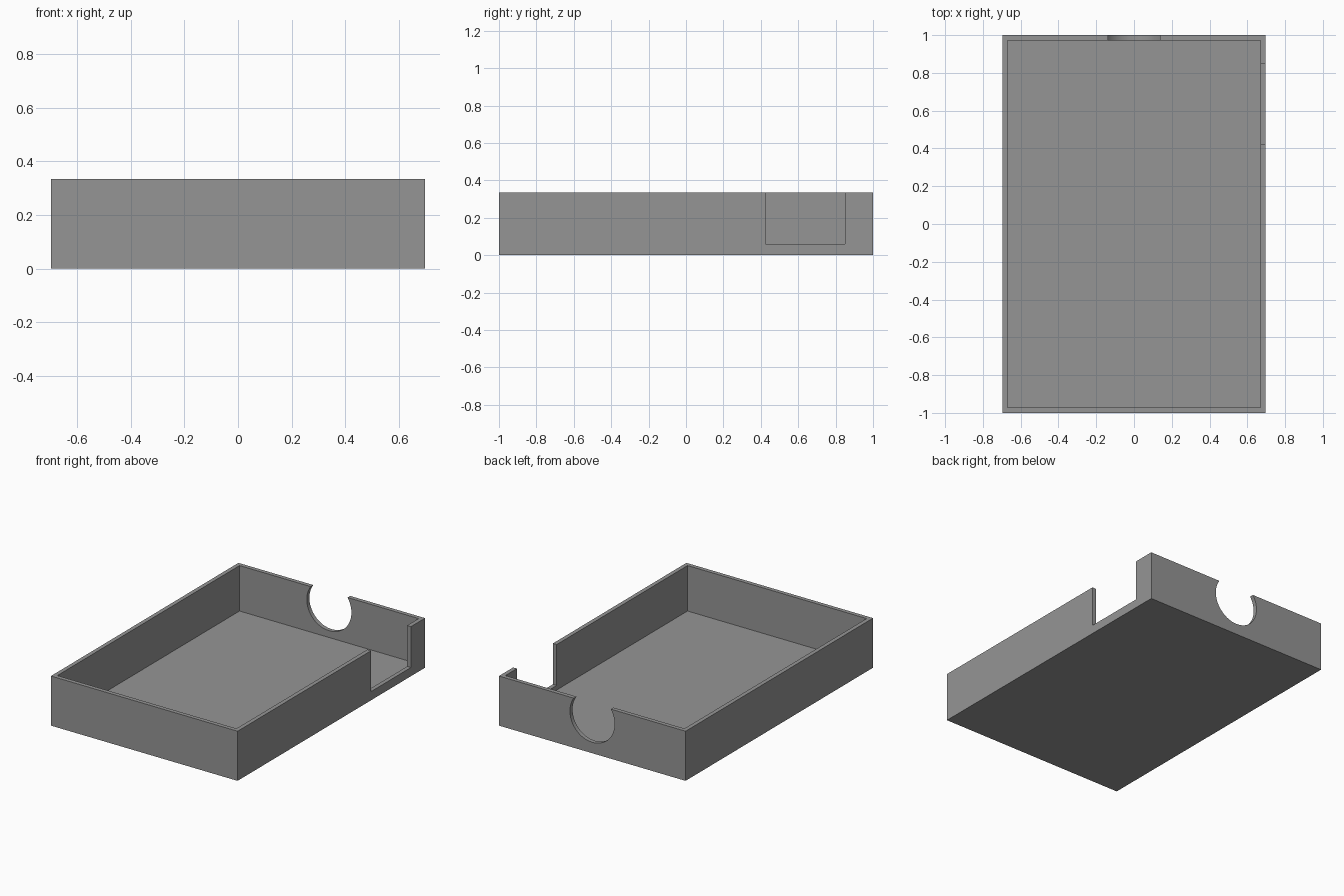
import bpy
import math

if "Cube" in bpy.data.objects:
    bpy.data.objects.remove(bpy.data.objects["Cube"])

W, L, H = 1.394, 2.0, 0.335      # outer width, length, height
WALL = 0.028                     # wall and floor thickness

grey = bpy.data.materials.new("plain grey")
grey.diffuse_color = (0.3, 0.3, 0.3, 1)
grey.use_nodes = True
grey.node_tree.nodes["Principled BSDF"].inputs["Base Color"].default_value = grey.diffuse_color


def box(name, lo, hi):
    """Box spanning two opposite corners."""
    bpy.ops.mesh.primitive_cube_add(size=1)
    ob = bpy.context.object
    ob.name = name
    ob.location = [(a + b) / 2 for a, b in zip(lo, hi)]
    ob.scale = [b - a for a, b in zip(lo, hi)]
    bpy.ops.object.transform_apply(location=True, rotation=True, scale=True)
    ob.data.materials.append(grey)
    return ob


def cut(target, cutter):
    """Subtract the cutter from the target and discard it."""
    cutter.hide_render = True
    mod = target.modifiers.new("cut", 'BOOLEAN')
    mod.operation = 'DIFFERENCE'
    mod.solver = 'EXACT'
    mod.object = cutter
    bpy.context.view_layer.objects.active = target
    bpy.ops.object.modifier_apply(modifier=mod.name)
    bpy.data.objects.remove(cutter)


# Open tray body
tray = box("tray", (-W / 2, -L / 2, 0), (W / 2, L / 2, H))
cut(tray, box("cavity", (-W / 2 + WALL, -L / 2 + WALL, WALL),
              (W / 2 - WALL, L / 2 - WALL, H + 0.2)))

# Rectangular notch in the right wall
cut(tray, box("side_notch", (W / 2 - 0.1, 0.424, 0.059),
              (W / 2 + 0.1, 0.849, H + 0.2)))

# Round opening in the back wall, breaking through the rim
bpy.ops.mesh.primitive_cylinder_add(
    vertices=64, radius=0.167, depth=0.2,
    location=(0, L / 2, H - 0.094), rotation=(math.pi / 2, 0, 0))
hole = bpy.context.object
hole.name = "round_opening"
hole.data.materials.append(grey)
cut(tray, hole)

# Smooth the curved opening while keeping the box edges crisp
bpy.ops.object.select_all(action='DESELECT')
tray.select_set(True)
bpy.context.view_layer.objects.active = tray
bpy.ops.object.shade_smooth_by_angle(angle=math.radians(30))
